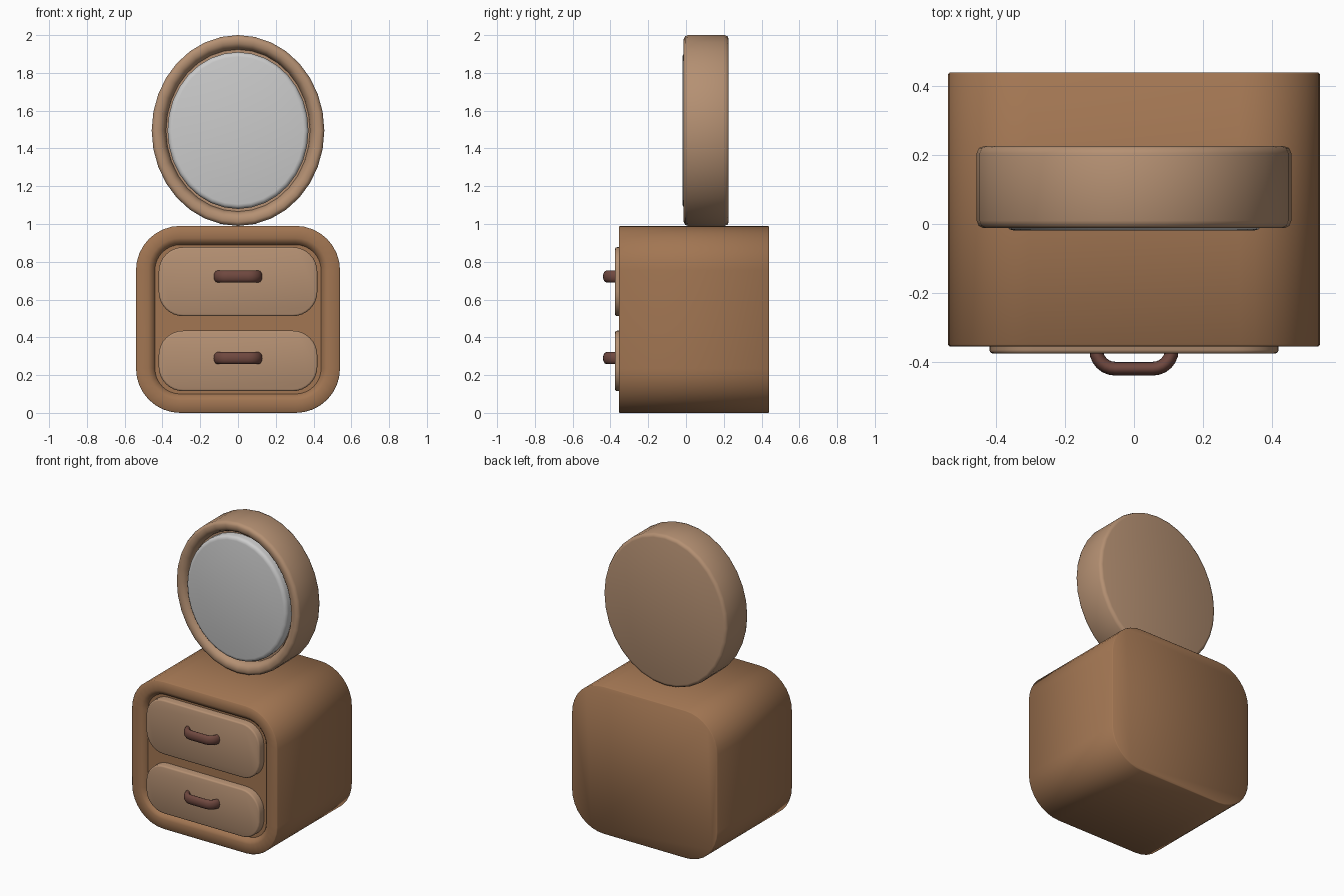
import bpy, bmesh, math
from math import sin, cos, pi

if "Cube" in bpy.data.objects:
    bpy.data.objects.remove(bpy.data.objects["Cube"])


def material(name, rgb):
    m = bpy.data.materials.new(name)
    m.diffuse_color = (*rgb, 1)
    m.use_nodes = True
    m.node_tree.nodes["Principled BSDF"].inputs["Base Color"].default_value = m.diffuse_color
    return m


WOOD = material("wood", (0.36, 0.18, 0.085))
PALE = material("pale_wood", (0.46, 0.28, 0.17))
DARK = material("dark_wood", (0.16, 0.065, 0.05))


def rounded_rect(hw, hh, r, cz, y, steps=8):
    # Outline in the xz plane at depth y
    pts = []
    for k, (sx, sz) in enumerate([(1, 1), (-1, 1), (-1, -1), (1, -1)]):
        for i in range(steps + 1):
            a = (k + i / steps) * pi / 2
            pts.append((sx * (hw - r) + r * cos(a), y, cz + sz * (hh - r) + r * sin(a)))
    return pts


def oval(rx, rz, cz, y, n=32):
    return [(rx * cos(2 * pi * i / n), y, cz + rz * sin(2 * pi * i / n)) for i in range(n)]


def loft(name, rings, mat=None, angle=35):
    # Skin a list of equal-length rings and cap both ends
    bm = bmesh.new()
    vs = [[bm.verts.new(p) for p in ring] for ring in rings]
    n = len(rings[0])
    for a, b in zip(vs, vs[1:]):
        for i in range(n):
            j = (i + 1) % n
            bm.faces.new((a[i], a[j], b[j], b[i]))
    bm.faces.new(vs[0])
    bm.faces.new(vs[-1])
    bmesh.ops.recalc_face_normals(bm, faces=bm.faces)
    me = bpy.data.meshes.new(name)
    bm.to_mesh(me)
    bm.free()
    ob = bpy.data.objects.new(name, me)
    bpy.context.collection.objects.link(ob)
    if mat:
        me.materials.append(mat)
    bpy.ops.object.select_all(action='DESELECT')
    ob.select_set(True)
    bpy.context.view_layer.objects.active = ob
    bpy.ops.object.shade_smooth_by_angle(angle=math.radians(angle))
    return ob


# Cabinet: rounded box with a shallow recess behind the drawers
CZ = 0.495
loft("cabinet", [rounded_rect(0.54 - d, 0.495 - d, 0.235 - d, CZ, y) for d, y in [
    (0.005, 0.44), (0, 0.435), (0, -0.35), (0.005, -0.355),
    (0.065, -0.355), (0.08, -0.35), (0.095, -0.335), (0.10, -0.325)]], WOOD, 50)

# Drawers and their pull handles
for label, z0, z1, hz in [("lower", 0.115, 0.435, 0.29), ("upper", 0.512, 0.877, 0.722)]:
    loft(label + "_drawer", [
        rounded_rect(0.42 - d, (z1 - z0) / 2 - d, 0.13 - d, (z0 + z1) / 2, y)
        for d, y in [(0, -0.30), (0, -0.366), (0.003, -0.373), (0.010, -0.376)]], PALE, 50)

    # U-shaped path in xy: centre, tangent angle
    half = [(0.11, -0.35, pi / 2)]
    for i in range(7):
        a = i / 6 * pi / 2
        half.append((0.055 + 0.055 * cos(a), -0.365 - 0.055 * sin(a), pi / 2 - a))
    path = half + [(-x, y, -t) for x, y, t in reversed(half)]
    rings = []
    for x, y, t in path:
        nx, ny = sin(t), -cos(t)
        rings.append([(x + nx * 0.02 * cos(b), y + ny * 0.02 * cos(b), hz + 0.032 * sin(b))
                      for b in (2 * pi * k / 12 for k in range(12))])
    loft(label + "_handle", rings, DARK, 60)

# Oval mirror frame with rounded lip and groove
MZ = 1.495
loft("mirror_frame", [oval(0.457 - d, 0.505 - d, MZ, y) for d, y in [
    (0.022, 0.226), (0.007, 0.221), (0, 0.205), (0, 0.01), (0.006, -0.005), (0.02, -0.012),
    (0.045, -0.010), (0.062, 0.002), (0.072, 0.02), (0.076, 0.04)]], PALE, 50)

# Mirror glass
loft("mirror_glass", [oval(0.373 - d, 0.415 - d, MZ, y) for d, y in [
    (0, 0.05), (0, 0.004), (0.004, -0.008), (0.013, -0.016), (0.025, -0.019)]], None, 50)
